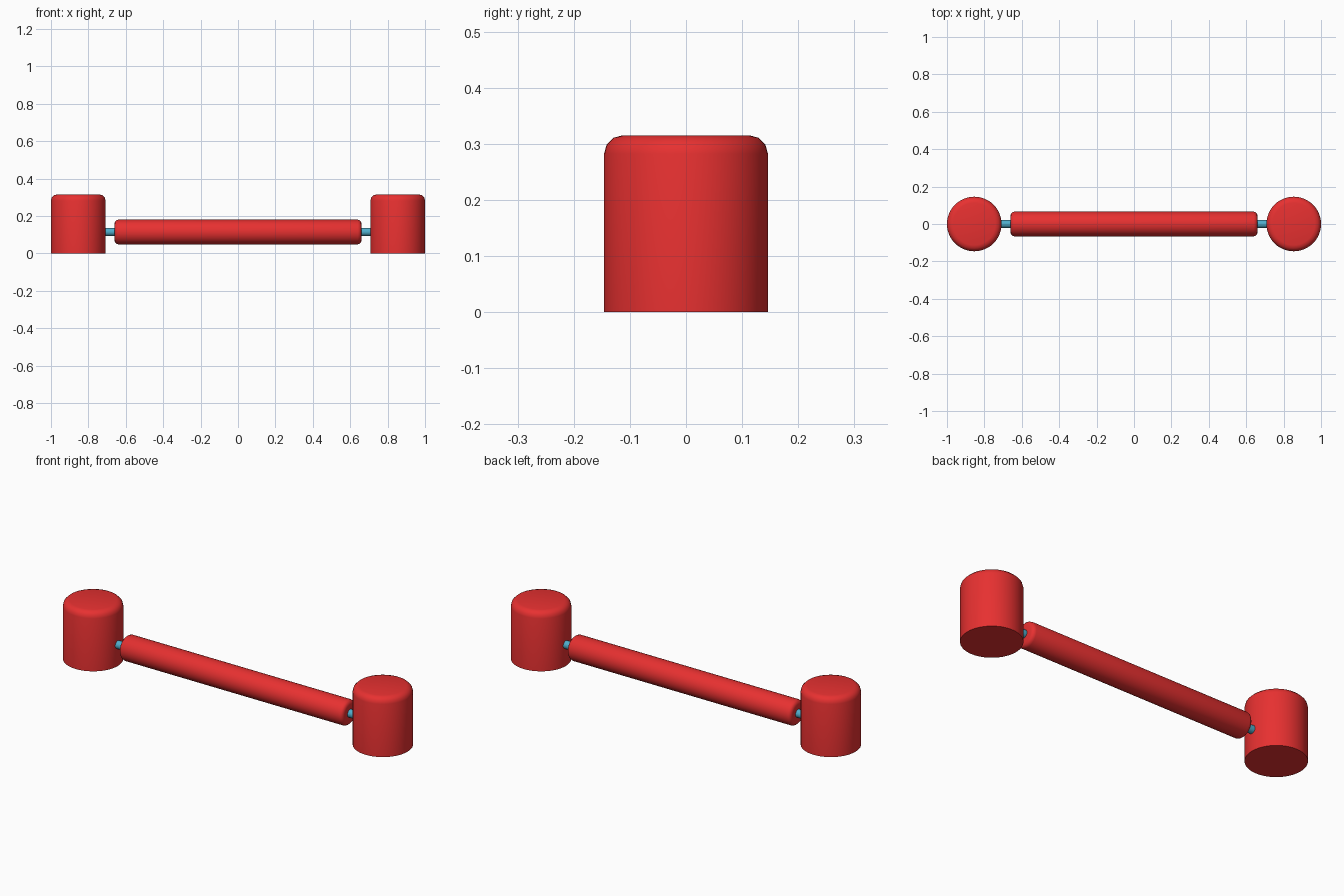
import bpy, math

if "Cube" in bpy.data.objects:
    bpy.data.objects.remove(bpy.data.objects["Cube"])

def material(name, color):
    m = bpy.data.materials.new(name)
    m.diffuse_color = color
    m.use_nodes = True
    m.node_tree.nodes["Principled BSDF"].inputs["Base Color"].default_value = m.diffuse_color
    return m

red = material("red_plastic", (0.8, 0.03, 0.03, 1))
blue = material("blue_metal", (0.08, 0.42, 0.6, 1))

def lathe(name, profile, loc, mat, rot=(0, 0, 0), sides=48):
    """Closed solid turned about local z from (radius, z) rings, capped at both ends."""
    verts, faces = [], []
    for r, z in profile:
        for i in range(sides):
            a = 2 * math.pi * i / sides
            verts.append((r * math.cos(a), r * math.sin(a), z))
    for k in range(len(profile) - 1):
        for i in range(sides):
            j = (i + 1) % sides
            faces.append((k * sides + i, k * sides + j,
                          (k + 1) * sides + j, (k + 1) * sides + i))
    faces.append(tuple(reversed(range(sides))))
    faces.append(tuple(range((len(profile) - 1) * sides, len(profile) * sides)))
    me = bpy.data.meshes.new(name)
    me.from_pydata(verts, [], faces)
    me.materials.append(mat)
    ob = bpy.data.objects.new(name, me)
    bpy.context.collection.objects.link(ob)
    ob.location, ob.rotation_euler = loc, rot
    bpy.ops.object.select_all(action='DESELECT')
    ob.select_set(True)
    bpy.context.view_layer.objects.active = ob
    bpy.ops.object.shade_smooth_by_angle(angle=math.radians(40))
    return ob

def rounded_rim(r, z, b, steps=3):
    """Rounded upper edge of a cylinder."""
    angles = [math.pi / 2 * i / steps for i in range(steps + 1)]
    return [(r - b + b * math.cos(a), z - b + b * math.sin(a)) for a in angles]

POST_X, POST_R, POST_H = 0.854, 0.146, 0.315
BAR_Z, BAR_R, BAR_HALF = 0.114, 0.066, 0.66
ALONG_X = (0, math.pi / 2, 0)

# End posts and the pins that hold the bar
for side, s in (("left", -1), ("right", 1)):
    lathe(side + "_post", [(POST_R, 0)] + rounded_rim(POST_R, POST_H, 0.033),
          (s * POST_X, 0, 0), red)
    lathe(side + "_pin", [(0.021, -0.05), (0.021, 0.05)],
          (s * 0.685, 0, BAR_Z), blue, ALONG_X, 24)

# Roller bar with rounded ends
rim = rounded_rim(BAR_R, BAR_HALF, 0.02)
lathe("roller_bar", [(r, -z) for r, z in reversed(rim)] + rim,
      (0, 0, BAR_Z), red, ALONG_X)
